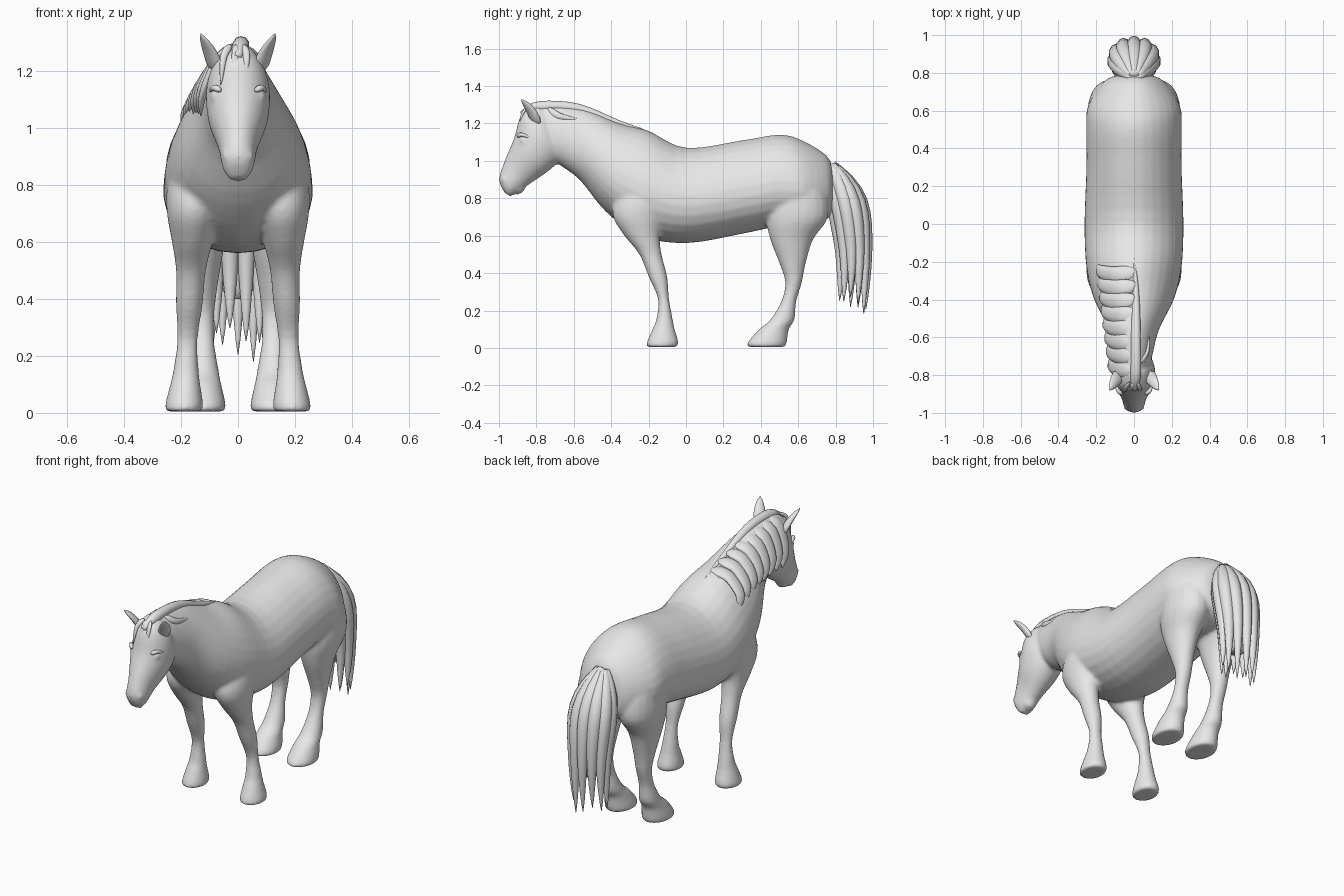
import bpy
import bmesh
from math import sin, cos, pi, tau
from mathutils import Vector

cube = bpy.data.objects.get("Cube")
if cube:
    bpy.data.objects.remove(cube, do_unlink=True)

# One plain grey for the whole animal
grey = bpy.data.materials.new("plain grey")
grey.use_nodes = True
grey.diffuse_color = (0.8, 0.8, 0.8, 1)
shader = grey.node_tree.nodes["Principled BSDF"]
shader.inputs["Base Color"].default_value = grey.diffuse_color


def refine(rows, steps=4):
    """Insert smoothly curving in-between rows among a few key rows."""
    keys = [Vector(row) for row in rows]
    final = len(keys) - 1
    result = []
    for index in range(final):
        start, end = keys[index], keys[index + 1]
        leaving = (end - keys[max(index - 1, 0)]) / 2
        arriving = (keys[min(index + 2, final)] - start) / 2
        for step in range(steps):
            t = step / steps
            ease = t * t * (3 - 2 * t)
            result.append(start.lerp(end, ease)
                          + leaving * t * (1 - t) ** 2
                          - arriving * t * t * (1 - t))
    result.append(keys[final])
    return result


def finish(name, bm):
    """Turn the bmesh into a smooth grey object."""
    bmesh.ops.recalc_face_normals(bm, faces=bm.faces)
    for face in bm.faces:
        face.smooth = True
    mesh = bpy.data.meshes.new(name)
    bm.to_mesh(mesh)
    bm.free()
    mesh.materials.append(grey)
    obj = bpy.data.objects.new(name, mesh)
    bpy.context.collection.objects.link(obj)
    return obj


def add_skin(bm, rings):
    """Join a series of point rings into one closed shell."""
    loops = [[bm.verts.new(point) for point in ring] for ring in rings]
    for lower, upper in zip(loops, loops[1:]):
        for i in range(len(lower)):
            bm.faces.new((lower[i - 1], lower[i], upper[i], upper[i - 1]))
    bm.faces.new(loops[0])
    bm.faces.new(loops[-1])


def oval(middle, across, along, sides, taper=0.0):
    """Ring of points; a positive taper narrows its far edge."""
    angles = [tau * i / sides for i in range(sides)]
    return [middle + across * cos(a) * (1 - taper * sin(a)) + along * sin(a)
            for a in angles]


def add_loft(bm, rows, taper=0.0):
    """Rows give upper y and z, lower y and z, and half width."""
    rings = []
    for upper_y, upper_z, lower_y, lower_z, width in refine(rows):
        upper = Vector((0, upper_y, upper_z))
        lower = Vector((0, lower_y, lower_z))
        rings.append(oval((upper + lower) / 2, Vector((width, 0, 0)),
                          (upper - lower) / 2, sides=28, taper=taper))
    add_skin(bm, rings)


def add_leg(bm, rows, top_x, foot_x):
    """Rows give height, front y and back y; width follows from depth."""
    rings = []
    for height, front, back in refine(rows):
        depth = (back - front) / 2
        x = foot_x + (top_x - foot_x) * height
        middle = Vector((x, (front + back) / 2, height))
        rings.append(oval(middle, Vector((0.02 + 0.55 * depth, 0, 0)),
                          Vector((0, depth, 0)), sides=20))
    add_skin(bm, rings)


def add_bead(bm, centre, radius):
    """Small rounded bump."""
    made = bmesh.ops.create_uvsphere(bm, u_segments=16, v_segments=10, radius=radius)
    bmesh.ops.translate(bm, verts=made["verts"], vec=centre)


def lock(name, points, radius, flat=1.0, facing=(1, 0, 0)):
    """Pointed lock along a path, thinned along the facing direction."""
    path = refine(points)
    final = len(path) - 1
    rings = []
    for i, point in enumerate(path):
        t = i / final
        girth = radius * min(1, 0.4 + 3 * t) * max(1 - t ** 3, 0.03)
        along = (path[min(i + 1, final)] - path[max(i - 1, 0)]).normalized()
        wide = along.cross(Vector(facing)).normalized()
        thick = wide.cross(along)
        rings.append(oval(point, wide * girth, thick * girth * flat, sides=10))
    bm = bmesh.new()
    add_skin(bm, rings)
    finish(name, bm)


# Body: trunk and neck, from rump to poll
body = bmesh.new()
add_loft(body, [
    (.79, .95, .79, .8, .06),
    (.75, 1.03, .77, .7, .15),
    (.62, 1.11, .64, .65, .24),
    (.5, 1.14, .5, .65, .25),
    (.3, 1.11, .3, .61, .25),
    (0, 1.07, 0, .56, .26),
    (-.2, 1.16, -.25, .6, .25),
    (-.35, 1.2, -.43, .73, .21),
    (-.55, 1.28, -.57, .9, .13),
    (-.75, 1.3, -.7, 1, .09),
    (-.82, 1.27, -.75, 1.1, .06),
], taper=.15)

# Head, from poll to lips
add_loft(body, [
    (-.8, 1.3, -.7, 1.15, .07),
    (-.88, 1.25, -.66, 1.03, .11),
    (-.92, 1.12, -.73, .95, .105),
    (-.97, 1, -.83, .88, .07),
    (-1, .9, -.9, .83, .055),
    (-.97, .83, -.94, .81, .03),
])
add_bead(body, (0, -.9, .86), .04)

for side in (1, -1):
    # Foreleg and hind leg, each running down into its flared hoof
    add_leg(body, [
        (1, -.3, -.15), (.8, -.38, -.1), (.7, -.39, -.12), (.6, -.33, -.14),
        (.5, -.25, -.13), (.38, -.2, -.1), (.26, -.15, -.09), (.15, -.16, -.07),
        (.1, -.18, -.06), (.03, -.21, -.04), (.005, -.21, -.05),
    ], top_x=side * .14, foot_x=side * .19)
    add_leg(body, [
        (.95, .52, .66), (.85, .46, .74), (.7, .43, .76), (.58, .45, .68),
        (.45, .5, .64), (.35, .53, .62), (.25, .51, .59), (.15, .45, .58),
        (.1, .39, .55), (.03, .33, .54), (.005, .33, .53),
    ], top_x=side * .14, foot_x=side * .12)
    # Eye and nostril swellings
    add_bead(body, (side * .08, -.87, 1.11), .018)
    add_bead(body, (side * .035, -.97, .9), .02)

# Blend the overlapping shells into one continuous hide
hide = finish("body", body)
remesh = hide.modifiers.new("blend", "REMESH")
remesh.mode = "VOXEL"
remesh.voxel_size = .01
remesh.use_smooth_shade = True
relax = hide.modifiers.new("relax", "SMOOTH")
relax.factor = .5
relax.iterations = 8

for side, label in ((1, "left"), (-1, "right")):
    # Ear and brow
    lock(label + "_ear", [
        (side * .07, -.79, 1.19), (side * .1, -.83, 1.27), (side * .13, -.88, 1.33),
    ], radius=.036, flat=.5, facing=(side, -1, 0))
    lock(label + "_brow", [
        (side * .06, -.9, 1.13), (side * .085, -.88, 1.14), (side * .1, -.82, 1.12),
    ], radius=.012)

# Mane: crest ridge, then locks draped over the right side of the neck
lock("mane_crest", [
    (0, -.88, 1.25), (.01, -.78, 1.29), (.01, -.58, 1.28), (.01, -.36, 1.2),
    (0, -.18, 1.15),
], radius=.03)
LOCKS = 8
for i in range(LOCKS):
    t = i / (LOCKS - 1)
    y = -.25 - t / 2
    crest = 1.17 + .12 * sin(t * pi / 2)
    reach = .18 - .06 * t
    lock("mane_lock_%d" % (i + 1), [
        (.01, y, crest),
        (-reach / 2, y - .02, crest - .02 - .02 * t),
        (-reach, y, crest - .1 - .06 * t),
        (-reach - .01, y + .04, crest - .17 - .08 * t),
    ], radius=.047, flat=.4, facing=(-.7, 0, .7))
lock("left_mane_lock", [
    (.03, -.74, 1.28), (.07, -.68, 1.24), (.08, -.57, 1.22),
], radius=.02, flat=.6)

# Forelock wisps falling over the forehead
for i in range(3):
    x = .04 * i - .05
    length = .1 + .04 * (i % 2)
    lock("forelock_wisp_%d" % (i + 1), [
        (x / 2, -.84, 1.29), (x, -.875, 1.25), (x - .01, -.87 - length / 4, 1.25 - length),
    ], radius=.014, flat=.6, facing=(0, -1, 0))

# Tail: solid core wrapped in pointed strands of varied length
core = bmesh.new()
add_loft(core, [
    (.8, 1, .76, .95, .03),
    (.93, .82, .78, .75, .11),
    (.97, .6, .8, .6, .11),
    (.94, .4, .84, .4, .04),
])
finish("tail_core", core)
STRANDS = 11
for i in range(STRANDS):
    angle = tau * i / STRANDS + pi / 2
    spread, back = cos(angle) / 10, sin(angle) / 14
    tip = .24 - back / 2 + .03 * cos(3 * angle)
    lock("tail_strand_%d" % (i + 1), [
        (spread / 4, .78 + back / 5, .98),
        (spread, .86 + back, .78),
        (spread, .895 + back, .52),
        (spread, .89 + back, tip),
    ], radius=.042)
